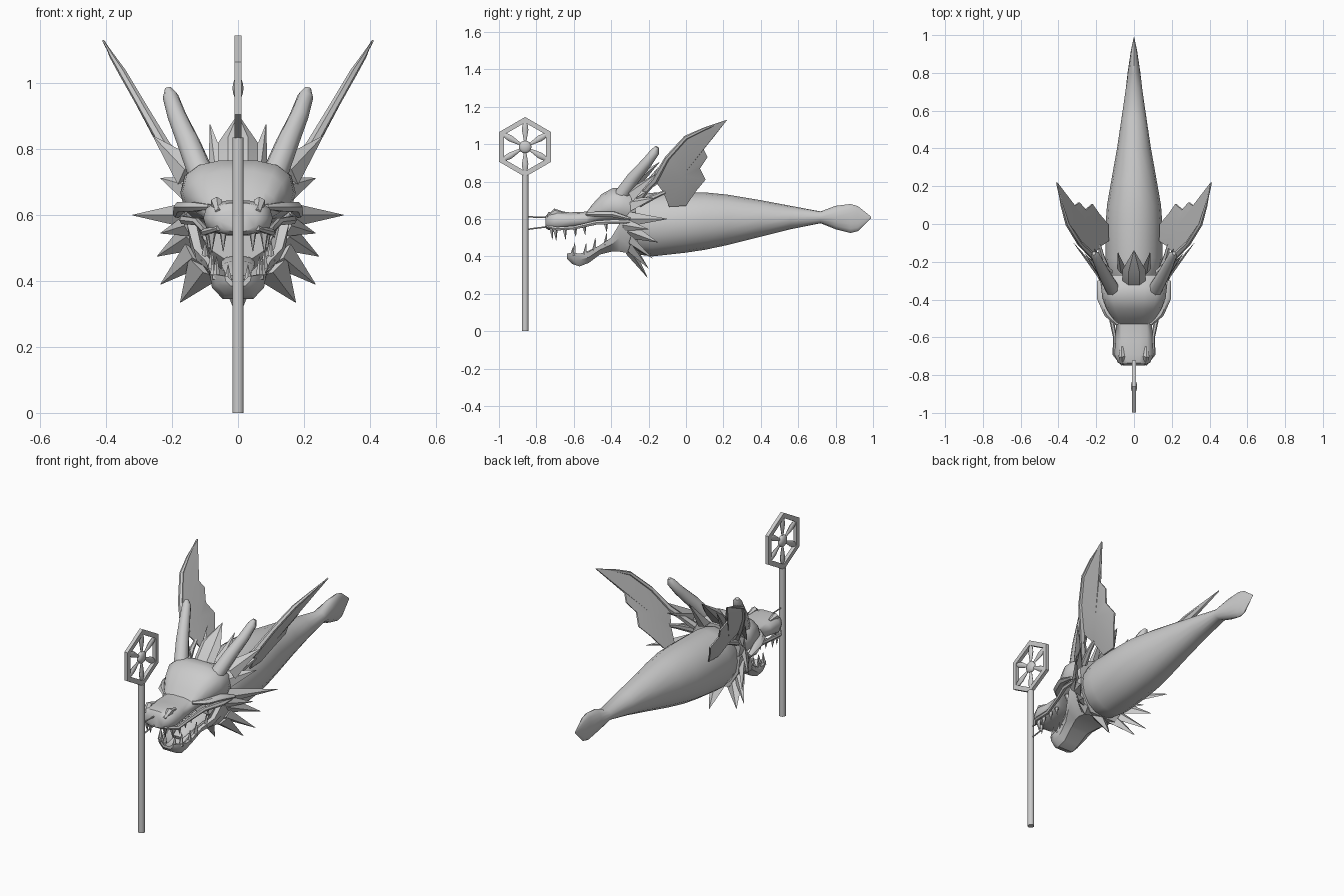
import bpy, bmesh, math
from mathutils import Vector, Matrix

if "Cube" in bpy.data.objects:
    bpy.data.objects.remove(bpy.data.objects["Cube"])

grey = bpy.data.materials.new("plain grey")
grey.diffuse_color = (0.6, 0.6, 0.6, 1)
grey.use_nodes = True
grey.node_tree.nodes["Principled BSDF"].inputs["Base Color"].default_value = grey.diffuse_color


def finish(bm, name, angle=40):
    bmesh.ops.recalc_face_normals(bm, faces=bm.faces)
    me = bpy.data.meshes.new(name)
    bm.to_mesh(me)
    bm.free()
    ob = bpy.data.objects.new(name, me)
    bpy.context.collection.objects.link(ob)
    me.materials.append(grey)
    if angle:
        bpy.ops.object.select_all(action='DESELECT')
        bpy.context.view_layer.objects.active = ob
        ob.select_set(True)
        bpy.ops.object.shade_smooth_by_angle(angle=math.radians(angle))
    return ob


def loft(name, rings, angle=40):
    """Skin a list of equal-length point rings and cap both ends."""
    bm = bmesh.new()
    vs = [[bm.verts.new(p) for p in r] for r in rings]
    n = len(rings[0])
    for a, b in zip(vs, vs[1:]):
        for i in range(n):
            j = (i + 1) % n
            bm.faces.new((a[i], a[j], b[j], b[i]))
    bm.faces.new(vs[0])
    bm.faces.new(vs[-1])
    return finish(bm, name, angle)


def oval(y, w, zb, zt, n=16, p=1.0):
    """Rounded section across y; p below 1 makes it boxier."""
    f = lambda v: math.copysign(abs(v) ** p, v)
    angs = [2 * math.pi * i / n for i in range(n)]
    return [(w * f(math.cos(a)), y, (zb + zt) / 2 + (zt - zb) / 2 * f(math.sin(a))) for a in angs]


def tube(name, pts, n=6, flat=1.0, side=(1, 0, 0), angle=50):
    """Tube through (position, radius) points, squashed by flat across side."""
    rings = []
    for i, (p, r) in enumerate(pts):
        d = (Vector(pts[min(i + 1, len(pts) - 1)][0]) - Vector(pts[max(i - 1, 0)][0])).normalized()
        u = Vector(side).cross(d).normalized()
        v = d.cross(u)
        rings.append([Vector(p) + u * r * math.cos(2 * math.pi * k / n)
                      + v * r * flat * math.sin(2 * math.pi * k / n) for k in range(n)])
    return loft(name, rings, angle)


def mirrored(p, s):
    return (p[0] * s, p[1], p[2])


SIDES = ((1, "right"), (-1, "left"))

# Long tapering body with a leaf-shaped tail fin
body = [(-.32, .115, .46, .69), (-.26, .14, .41, .73), (-.18, .152, .40, .74), (0, .15, .42, .742),
        (.1, .143, .435, .742), (.22, .122, .46, .73), (.4, .09, .505, .70), (.56, .066, .545, .67),
        (.72, .043, .577, .64), (.80, .034, .545, .67), (.88, .022, .525, .68),
        (.92, .016, .535, .668), (.99, .001, .606, .612)]
loft("body", [oval(*s) for s in body], 50)

# Upper head: snout, brow and skull
head = [(-.75, .055, .55, .615), (-.735, .085, .54, .637), (-.69, .105, .537, .645), (-.62, .098, .548, .636),
        (-.53, .096, .56, .64), (-.50, .115, .57, .68), (-.45, .145, .575, .735), (-.39, .168, .575, .768),
        (-.33, .175, .57, .765), (-.27, .15, .55, .74)]
loft("upper_head", [oval(*s, n=14, p=.75) for s in head], 45)

# Lower jaw: an open trough deepening into the cheeks
jaw = [(-.635, .04, .385, .40, .415), (-.61, .072, .36, .385, .42), (-.57, .085, .346, .385, .415),
       (-.52, .084, .365, .395, .425), (-.46, .098, .41, .43, .46), (-.40, .135, .425, .44, .50),
       (-.355, .155, .425, .44, .575), (-.26, .155, .41, .43, .60)]
rings = []
for y, w, zb, zf, zt in jaw:
    half = [(w * .42, zf), (w * .82, zt), (w, zt), (w * .93, (zb + zt) / 2), (w * .55, zb)]
    rings.append([(x, y, z) for x, z in half] + [(-x, y, z) for x, z in reversed(half)])
loft("lower_jaw", rings, 35)
tube("tongue", [((0, -.33, .46), .05), ((0, -.45, .445), .05), ((0, -.54, .41), .03)], 8, .35, (0, 0, 1))

# Spikes: base, tip, half width, flatness; outer frill pairs
frill = [((.15, -.31, .60), (.32, -.10, .60), .040), ((.14, -.29, .68), (.235, -.17, .712), .045),
         ((.14, -.30, .54), (.245, -.15, .475), .048), ((.13, -.29, .48), (.235, -.18, .39), .045),
         ((.10, -.29, .44), (.175, -.20, .335), .058), ((.15, -.33, .57), (.235, -.20, .545), .035),
         ((.06, -.25, .73), (.085, -.15, .875), .035), ((.15, -.29, .73), (.258, -.16, .84), .05),
         ((.15, -.27, .74), (.21, -.13, .80), .04)]
for s, side in SIDES:
    for i, (b, t, w) in enumerate(frill):
        tube(f"frill_spike_{side}_{i}", [(mirrored(b, s), w), (mirrored(t, s), .001)], 4, .45,
             (b[0] * s, 0, b[2] - .6), 20)
tube("chin_spike", [((0, -.30, .43), .06), ((0, -.205, .285), .001)], 4, .45, (0, 1, 0), 20)
tube("crest_spike", [((0, -.31, .74), .06), ((0, -.24, .82), .06), ((0, -.14, .905), .001)], 6, .45, (0, 1, 0), 30)

for s, side in SIDES:
    # Horns sweeping up and back
    horn = [((.11, -.35, .72), .040), ((.15, -.28, .82), .035), ((.185, -.21, .90), .029),
            ((.205, -.165, .96), .024), ((.212, -.155, .985), .010)]
    tube(f"horn_{side}", [(mirrored(p, s), r) for p, r in horn], 8)
    # Brow ridges and eyes
    brow = [((.085, -.53, .625), .012), ((.135, -.475, .625), .024), ((.172, -.39, .625), .025), ((.185, -.30, .60), .012)]
    tube(f"brow_{side}", [(mirrored(p, s), r) for p, r in brow], 6, .7, (0, 0, 1))
    # Lip folds running along the mouth
    lip = [((.06, -.745, .56), .008), ((.103, -.69, .548), .011), ((.10, -.60, .553), .011),
           ((.125, -.48, .58), .012), ((.165, -.38, .585), .014), ((.17, -.30, .585), .008)]
    tube(f"lip_{side}", [(mirrored(p, s), r) for p, r in lip], 6, 1, (0, 0, 1))
    # Nostrils
    tube(f"nostril_{side}", [(mirrored(p, s), r) for p, r in
         (((.06, -.74, .61), .010), ((.065, -.70, .637), .019), ((.065, -.65, .630), .008))], 6)
    # Teeth: x, y, root z, tip z, radius
    teeth = [(.045, -.72, .55, .49, .012), (.08, -.70, .55, .485, .015), (.088, -.65, .55, .49, .014),
             (.085, -.595, .555, .505, .013), (.085, -.545, .56, .515, .012), (.11, -.43, .58, .53, .013),
             (.03, -.61, .40, .45, .012), (.065, -.60, .405, .475, .014), (.075, -.54, .41, .47, .012),
             (.08, -.49, .43, .50, .013), (.10, -.43, .46, .525, .013)]
    for i, (x, y, a, b, r) in enumerate(teeth):
        tube(f"tooth_{side}_{i}", [((x * s, y, a), r), ((x * s, y + .006, b), .001)], 5)

# Wings: scalloped sheets leaning outward, slightly ridged
edge = [(-.17, .81), (-.10, .93), (0, 1.04), (.10, 1.085), (.22, 1.13), (.15, 1.04), (.09, .98), (.115, .93),
        (.075, .87), (.105, .81), (.055, .75), (0, .67), (-.09, .665), (-.12, .74)]
for s, side in SIDES:
    bm = bmesh.new()
    lean = lambda y, z: .14 + (z - .67) * .585
    outer = [[], []]
    hubs = []
    for k, off in enumerate((.004, -.004)):
        outer[k] = [bm.verts.new(((lean(y, z) + off) * s, y, z)) for y, z in edge]
        hub = bm.verts.new(((lean(0, .83) + off * 4 + .004) * s, -.02, .83))
        for a, b in zip(outer[k], outer[k][1:] + outer[k][:1]):
            bm.faces.new((a, b, hub))
    n = len(edge)
    for i in range(n):
        j = (i + 1) % n
        bm.faces.new((outer[0][i], outer[0][j], outer[1][j], outer[1][i]))
    finish(bm, f"wing_{side}", 25)
    # Leading bone and the arm joining wing to head
    bone = [((.13, -.26, .70), .022), ((.18, -.21, .76), .017), ((.222, -.165, .81), .018),
            ((.288, -.10, .925), .014), ((.352, 0, 1.035), .012), ((.382, .10, 1.082), .008), ((.408, .22, 1.13), .001)]
    tube(f"wing_bone_{side}", [(mirrored(p, s), r) for p, r in bone], 6)
    tube(f"wing_strut_{side}", [(mirrored(p, s), r) for p, r in
         (((.14, -.25, .68), .018), ((.17, -.17, .72), .014), ((.185, -.11, .745), .010))], 6)

# Pole with hexagonal wheel on top
Y, Z, R = -.86, .985, .16
tube("pole", [((0, Y, 0), .018), ((0, Y, Z - R + .01), .018)], 10)
hexa = lambda r, x: [(x, Y + r * math.sin(k * math.pi / 3), Z + r * math.cos(k * math.pi / 3)) for k in range(6)]
bm = bmesh.new()
loops = [[bm.verts.new(p) for p in hexa(r, x)] for r, x in ((R, -.01), (R, .01), (R - .03, .01), (R - .03, -.01))]
for a, b in zip(loops, loops[1:] + loops[:1]):
    for i in range(6):
        j = (i + 1) % 6
        bm.faces.new((a[i], a[j], b[j], b[i]))
finish(bm, "wheel_rim", 0)
bm = bmesh.new()
bmesh.ops.create_uvsphere(bm, u_segments=14, v_segments=8, radius=.034,
                          matrix=Matrix.Translation((0, Y, Z)) @ Matrix.Diagonal((.5, 1, 1, 1)))
finish(bm, "wheel_hub", 60)
for k in range(6):
    d = Vector((0, math.sin(k * math.pi / 3), math.cos(k * math.pi / 3)))
    c = Vector((0, Y, Z))
    tube(f"wheel_spoke_{k}", [(c + d * .025, .006), (c + d * .09, .017), (c + d * .115, .015), (c + d * .14, .006)], 8, .6)

# Cords tying the pole to the snout
for i, (z0, z1) in enumerate(((.612, .607), (.543, .56))):
    tube(f"cord_{i}", [((0, Y, z0), .004), ((0, -.73, z1), .004)], 6)
